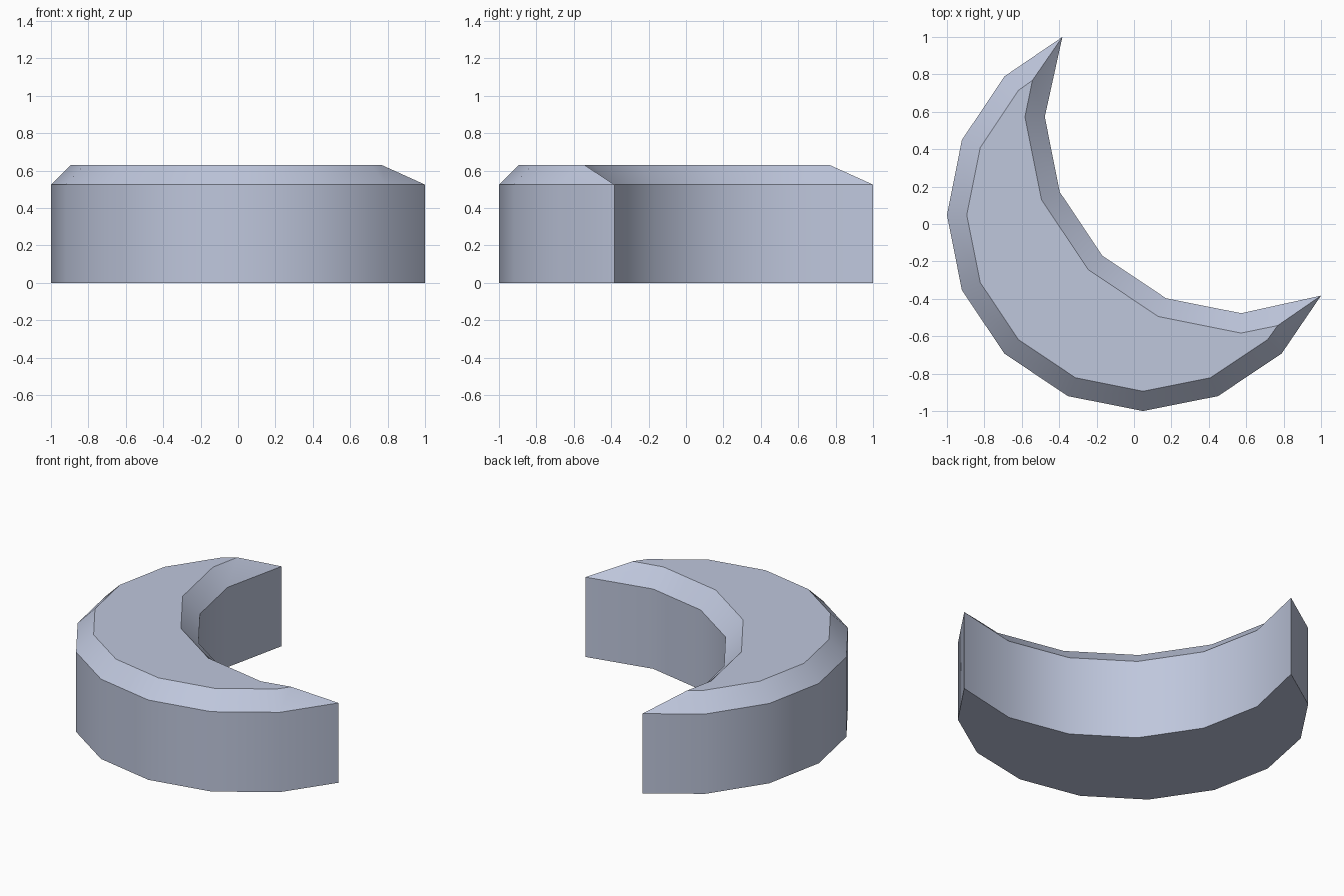
import bpy, bmesh, math

if "Cube" in bpy.data.objects:
    bpy.data.objects.remove(bpy.data.objects["Cube"])

WALL_TOP, TOP = 0.525, 0.63


def arc(centre, radius, first, last):
    """Points of a 16-sided circle from step first to step last."""
    step = 1 if last > first else -1
    return [(centre + radius * math.cos(i * math.pi / 8),
             centre + radius * math.sin(i * math.pi / 8))
            for i in range(first, last + step, step)]


def crescent(outer_r, inner_r, tip):
    """Outer arc, tip, inner arc and tip, running counter-clockwise."""
    a, b = tip
    return ([(a, b)] + arc(0.048, outer_r, 6, 14)
            + [(b, a)] + arc(0.573, inner_r, 12, 8))


# Crescent outline, and the smaller outline of the bevelled top
full = crescent(1.048, 1.05, (-0.383, 1.0))
inset = crescent(0.942, 1.156, (-0.543, 0.768))

bm = bmesh.new()
rings = [[bm.verts.new((x, y, z)) for x, y in outline]
         for outline, z in ((full, 0), (full, WALL_TOP), (inset, TOP))]

# Walls and bevel
n = len(full)
for low, high in zip(rings, rings[1:]):
    for i in range(n):
        j = (i + 1) % n
        bm.faces.new((low[i], low[j], high[j], high[i]))

# Flat base and top
bm.faces.new(rings[0][::-1])
bm.faces.new(rings[2])
bmesh.ops.recalc_face_normals(bm, faces=bm.faces)

mesh = bpy.data.meshes.new("crescent_block")
bm.to_mesh(mesh)
bm.free()
block = bpy.data.objects.new("crescent_block", mesh)
bpy.context.collection.objects.link(block)

mat = bpy.data.materials.new("pale blue grey")
mat.diffuse_color = (0.52, 0.57, 0.72, 1)
mat.use_nodes = True
mat.node_tree.nodes["Principled BSDF"].inputs["Base Color"].default_value = mat.diffuse_color
mesh.materials.append(mat)

# Smooth around the curves, crisp at the bevel and tips
bpy.context.view_layer.objects.active = block
block.select_set(True)
bpy.ops.object.shade_smooth_by_angle(angle=math.radians(30))
